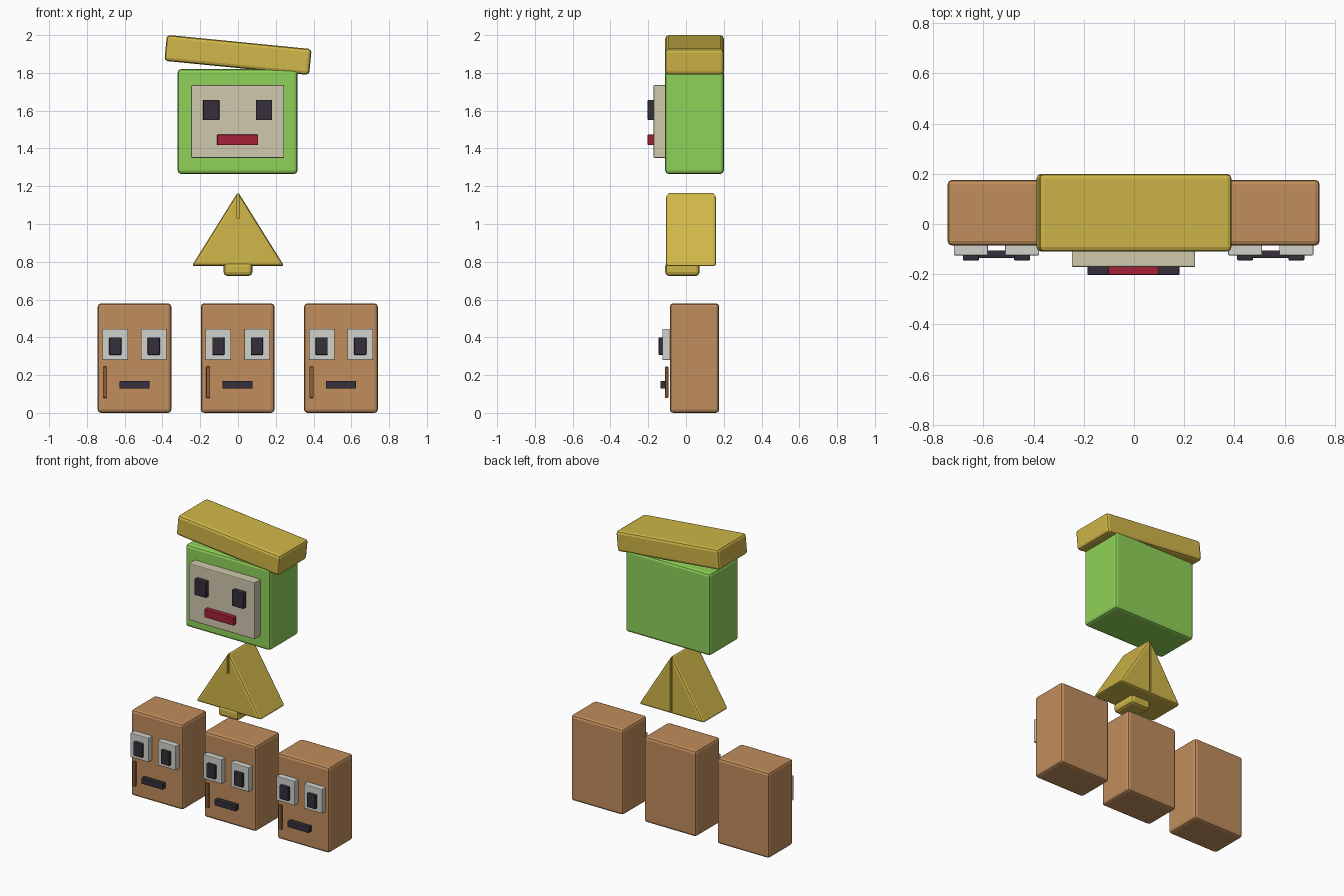
import bpy, bmesh, math

cube = bpy.data.objects.get("Cube")
if cube:
    bpy.data.objects.remove(cube, do_unlink=True)


def material(name, hex_code):
    """Flat material from an sRGB hex code."""
    rgb = [int(hex_code[i:i + 2], 16) / 255 for i in (0, 2, 4)]
    lin = [c / 12.92 if c <= 0.04045 else ((c + 0.055) / 1.055) ** 2.4 for c in rgb]
    m = bpy.data.materials.new(name)
    m.use_nodes = True
    m.diffuse_color = (*lin, 1)
    m.node_tree.nodes["Principled BSDF"].inputs["Base Color"].default_value = (*lin, 1)
    return m


GREEN = material("leaf green", "8fd258")
GOLD = material("gold", "d0b748")
BROWN = material("clay brown", "c08d5c")
DARK_BROWN = material("dark brown", "8f5f3c")
CREAM = material("cream", "d0c8ad")
WHITE = material("off white", "d2d2cc")
DARK = material("near black", "352f3a")
RED = material("deep red", "a32137")


def finish(name, bm, mat, bevel):
    bmesh.ops.recalc_face_normals(bm, faces=bm.faces)
    mesh = bpy.data.meshes.new(name)
    bm.to_mesh(mesh)
    bm.free()
    mesh.materials.append(mat)
    ob = bpy.data.objects.new(name, mesh)
    bpy.context.collection.objects.link(ob)
    if bevel:
        mod = ob.modifiers.new("rounded edges", 'BEVEL')
        mod.width = bevel
        mod.segments = 2
    return ob


def box(name, x, y, z, mat, bevel=0.004):
    """Bevelled box from (low, high) ranges; the origin is its centre."""
    bm = bmesh.new()
    bmesh.ops.create_cube(bm, size=1)
    bmesh.ops.scale(bm, verts=bm.verts, vec=[r[1] - r[0] for r in (x, y, z)])
    ob = finish(name, bm, mat, bevel)
    ob.location = [(r[0] + r[1]) / 2 for r in (x, y, z)]
    return ob


def around(centre, half):
    return (centre - half, centre + half)


# Three brown blocks with faces
for label, cx in (("right", -0.548), ("middle", -0.002), ("left", 0.545)):
    box(label + "_block", around(cx, 0.195), (-0.086, 0.176), (0, 0.58), BROWN, 0.018)
    for side, s in (("right", -1), ("left", 1)):
        ex = cx + s * 0.102
        box(f"{label}_block_{side}_eye", around(ex, 0.068), (-0.125, -0.08), (0.28, 0.445), WHITE)
        box(f"{label}_block_{side}_pupil", around(ex, 0.032), (-0.145, -0.115), (0.307, 0.4), DARK)
    box(label + "_block_mouth", around(cx, 0.08), (-0.136, -0.105), (0.128, 0.17), DARK)
    box(label + "_block_crack", around(cx - 0.156, 0.011), (-0.111, -0.093), (0.08, 0.245), DARK_BROWN)

# Gold wedge: extruded triangle with rounded edges
bm = bmesh.new()
tri = [bm.verts.new((x, -0.107, z)) for x, z in ((-0.245, 0.777), (0.245, 0.777), (0, 1.17))]
face = bm.faces.new(tri)
ext = bmesh.ops.extrude_face_region(bm, geom=[face])["geom"]
bmesh.ops.translate(bm, vec=(0, 0.267, 0), verts=[v for v in ext if isinstance(v, bmesh.types.BMVert)])
wedge = finish("wedge", bm, GOLD, 0.015)

# Narrow grooves in the front and back of the wedge
for name, y, low in (("front_groove_cutter", -0.107, 1.03), ("back_groove_cutter", 0.16, 0.79)):
    cutter = box(name, around(0, 0.006), around(y, 0.012), (low, 1.2), GOLD, 0)
    cutter.hide_render = True
    cutter.hide_viewport = True
    cutter.display_type = 'WIRE'
    mod = wedge.modifiers.new(name, 'BOOLEAN')
    mod.operation = 'DIFFERENCE'
    mod.solver = 'EXACT'
    mod.object = cutter

# Foot under the wedge
box("wedge_foot", around(0, 0.076), (-0.11, 0.072), (0.725, 0.798), GOLD, 0.02)

# Green head with its face plate
box("head", around(-0.002, 0.317), (-0.11, 0.2), (1.265, 1.82), GREEN, 0.018)
box("face_plate", around(-0.002, 0.246), (-0.172, -0.1), (1.35, 1.735), CREAM, 0.006)
for side, s in (("right", -1), ("left", 1)):
    box(side + "_eye", around(s * 0.14 - 0.002, 0.043), (-0.203, -0.16), (1.55, 1.657), DARK)
box("mouth", around(-0.002, 0.109), (-0.203, -0.16), (1.418, 1.473), RED)

# Tilted gold slab on top
slab = box("hat_slab", around(0, 0.385), (-0.11, 0.2), (1.826, 1.964), GOLD, 0.018)
slab.rotation_euler.y = math.radians(5.6)
